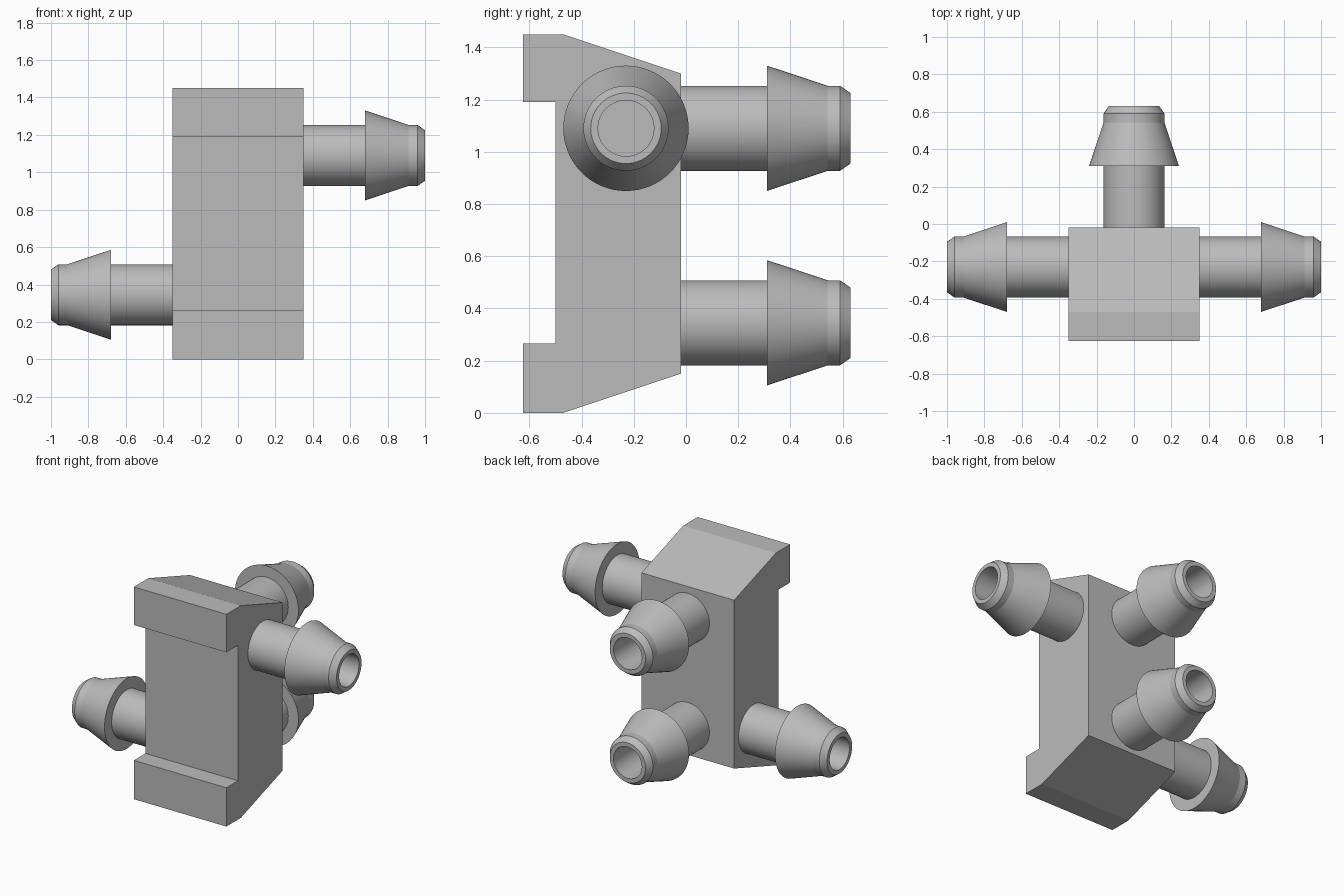
import bpy
import bmesh
import math
from mathutils import Matrix, Vector

if "Cube" in bpy.data.objects:
    bpy.data.objects.remove(bpy.data.objects["Cube"], do_unlink=True)

SEGMENTS = 64
BORE = 0.107
AXIS_Y = -0.23
HIGH_Z, LOW_Z = 1.09, 0.345

grey = bpy.data.materials.new("plain grey")
grey.use_nodes = True
grey.diffuse_color = (0.5, 0.5, 0.5, 1)
grey.node_tree.nodes["Principled BSDF"].inputs["Base Color"].default_value = grey.diffuse_color


def make_object(name, bm):
    bmesh.ops.recalc_face_normals(bm, faces=bm.faces)
    mesh = bpy.data.meshes.new(name)
    bm.to_mesh(mesh)
    bm.free()
    mesh.materials.append(grey)
    obj = bpy.data.objects.new(name, mesh)
    bpy.context.collection.objects.link(obj)
    return obj


def select(obj):
    bpy.ops.object.select_all(action='DESELECT')
    obj.select_set(True)
    bpy.context.view_layer.objects.active = obj


def shade(obj):
    select(obj)
    bpy.ops.object.shade_smooth_by_angle(angle=math.radians(15))


def placed(start, direction):
    """Turn local z to the given direction and move it to the start point."""
    turn = Vector(direction).to_track_quat('Z', 'Y').to_matrix().to_4x4()
    return Matrix.Translation(start) @ turn


def barb(name, start, direction):
    """Hollow hose barb turned from a (radius, distance) profile, open at its base."""
    profile = [(BORE, 0), (BORE, 0.65), (0.135, 0.65), (0.163, 0.61),
               (0.163, 0.562), (0.24, 0.33), (0.163, 0.33), (0.163, 0)]
    bm = bmesh.new()
    verts = [bm.verts.new((r, 0, d)) for r, d in profile]
    edges = [bm.edges.new(pair) for pair in zip(verts, verts[1:])]
    bmesh.ops.spin(bm, geom=verts + edges, axis=(0, 0, 1), cent=(0, 0, 0),
                   angle=math.tau, steps=SEGMENTS)
    bmesh.ops.remove_doubles(bm, verts=bm.verts, dist=0.0001)
    bm.transform(placed(start, direction))
    shade(make_object(name, bm))


def drill(target, start, direction, depth):
    """Cut a round blind hole into the target."""
    bm = bmesh.new()
    bmesh.ops.create_cone(bm, cap_ends=True, segments=SEGMENTS, radius1=BORE,
                          radius2=BORE, depth=depth + 0.02)
    bm.transform(Matrix.Translation((0, 0, 0.01 - depth / 2)))
    bm.transform(placed(start, direction))
    cutter = make_object("bore_cutter", bm)
    cutter.hide_render = True
    select(target)
    mod = target.modifiers.new("bore", 'BOOLEAN')
    mod.operation = 'DIFFERENCE'
    mod.solver = 'EXACT'
    mod.object = cutter
    bpy.ops.object.modifier_apply(modifier=mod.name)
    bpy.data.objects.remove(cutter, do_unlink=True)


# Block: side profile (y, z) extruded across x, with a lip at both ends of the front
outline = [(-0.625, 0), (-0.47, 0), (-0.02, 0.15), (-0.02, 1.30), (-0.47, 1.45),
           (-0.625, 1.45), (-0.625, 1.19), (-0.5, 1.19), (-0.5, 0.265), (-0.625, 0.265)]
bm = bmesh.new()
face = bm.faces.new([bm.verts.new((-0.35, y, z)) for y, z in outline])
side = bmesh.ops.extrude_face_region(bm, geom=[face])["geom"]
bmesh.ops.translate(bm, verts=[v for v in side if isinstance(v, bmesh.types.BMVert)],
                    vec=(0.7, 0, 0))
block = make_object("block", bm)

# Each level has a side barb and a back barb joined by an elbow channel
for level, sign, z in (("upper_left", 1, HIGH_Z), ("lower_right", -1, LOW_Z)):
    side_start, side_dir = (sign * 0.35, AXIS_Y, z), (sign, 0, 0)
    back_start, back_dir = (0, -0.02, z), (0, 1, 0)
    drill(block, side_start, side_dir, 0.35 + BORE)
    drill(block, back_start, back_dir, -0.02 - AXIS_Y)
    barb(level + "_side_barb", side_start, side_dir)
    barb(level.split("_")[0] + "_back_barb", back_start, back_dir)

shade(block)
